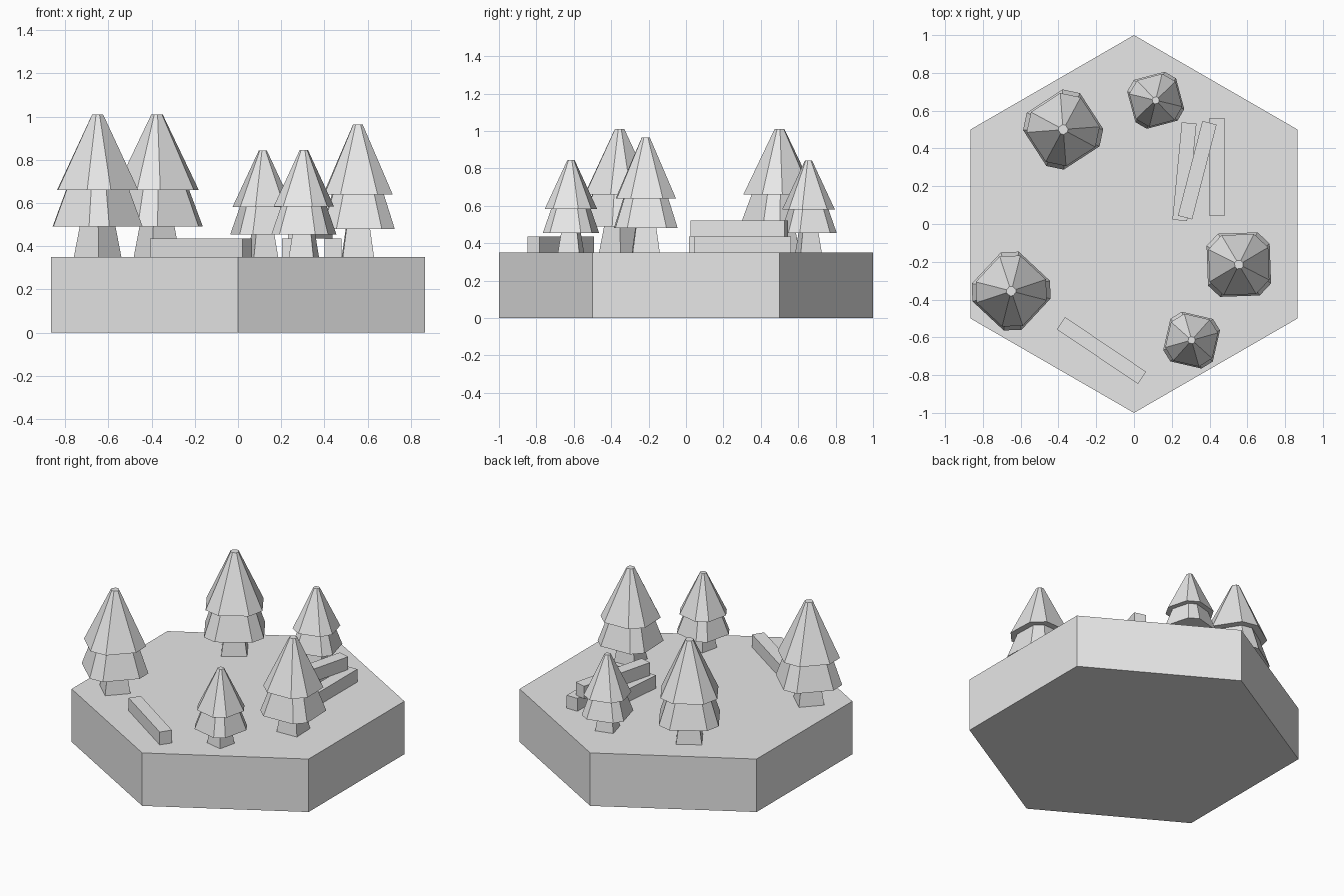
import bpy, bmesh
from math import cos, sin, radians, pi

cube = bpy.data.objects.get("Cube")
if cube:
    bpy.data.objects.remove(cube, do_unlink=True)

grey = bpy.data.materials.new("light_grey")
grey.use_nodes = True
COLOR = (0.8, 0.8, 0.8, 1)
grey.diffuse_color = COLOR
grey.node_tree.nodes["Principled BSDF"].inputs["Base Color"].default_value = COLOR

GROUND = 0.35


def ngon(radius, sides, turn=0.0):
    return [(radius * cos(turn + 2 * pi * i / sides),
             radius * sin(turn + 2 * pi * i / sides)) for i in range(sides)]


def cut_square(reach, half):
    """Square with its corners on the axes, each corner cut flat."""
    pts = []
    for k in range(4):
        c, s = cos(k * pi / 2), sin(k * pi / 2)
        for h in (-half, half):
            pts.append((reach * c - h * s, reach * s + h * c))
    return pts


def frustum(bm, low, z0, high, z1):
    """Closed solid between two outlines with equal point counts."""
    a = [bm.verts.new((x, y, z0)) for x, y in low]
    b = [bm.verts.new((x, y, z1)) for x, y in high]
    n = len(a)
    bm.faces.new(a[::-1])
    bm.faces.new(b)
    for i in range(n):
        j = (i + 1) % n
        bm.faces.new((a[i], a[j], b[j], b[i]))


def finish(name, bm, loc=(0, 0, 0), angle=0, scale=1):
    mesh = bpy.data.meshes.new(name)
    bm.to_mesh(mesh)
    bm.free()
    mesh.materials.append(grey)
    ob = bpy.data.objects.new(name, mesh)
    ob.location = loc
    ob.rotation_euler.z = radians(angle)
    ob.scale = (scale,) * 3
    bpy.context.collection.objects.link(ob)
    return ob


# Hexagonal ground tile
bm = bmesh.new()
hexagon = ngon(1, 6, pi / 2)
frustum(bm, hexagon, 0, hexagon, GROUND)
finish("ground_tile", bm)


def tree(name, x, y, angle, scale):
    place = ((x, y, GROUND), angle, scale)
    # Flared square trunk
    bm = bmesh.new()
    frustum(bm, ngon(0.11, 4), 0, ngon(0.083, 4), 0.14)
    finish(name + "_trunk", bm, *place)
    # Two overlapping skirts of foliage
    bm = bmesh.new()
    frustum(bm, cut_square(0.207, 0.047), 0.14, cut_square(0.145, 0.035), 0.31)
    finish(name + "_lower_foliage", bm, *place)
    bm = bmesh.new()
    frustum(bm, cut_square(0.186, 0.055), 0.31, cut_square(0.025, 0.008), 0.66)
    finish(name + "_upper_foliage", bm, *place)


tree("front_right_tree", -0.65, -0.355, 2, 1)
tree("back_right_tree", -0.375, 0.5, -12, 1)
tree("back_left_tree", 0.115, 0.655, -30, 0.745)
tree("left_tree", 0.555, -0.215, 47, 0.93)
tree("front_left_tree", 0.305, -0.615, 32, 0.75)


# Square-cut logs
def log(name, x, y, angle, level=0):
    w, l, h = 0.039, 0.259, 0.085
    bm = bmesh.new()
    outline = [(-w, -l), (w, -l), (w, l), (-w, l)]
    frustum(bm, outline, 0, outline, h)
    finish(name, bm, (x, y, GROUND + level * h), angle)


log("front_log", -0.172, -0.67, 56)
log("stack_log_outer", 0.44, 0.302, 0)
log("stack_log_inner", 0.267, 0.277, -5.5)
log("stack_log_top", 0.335, 0.285, -14.5, 1)
